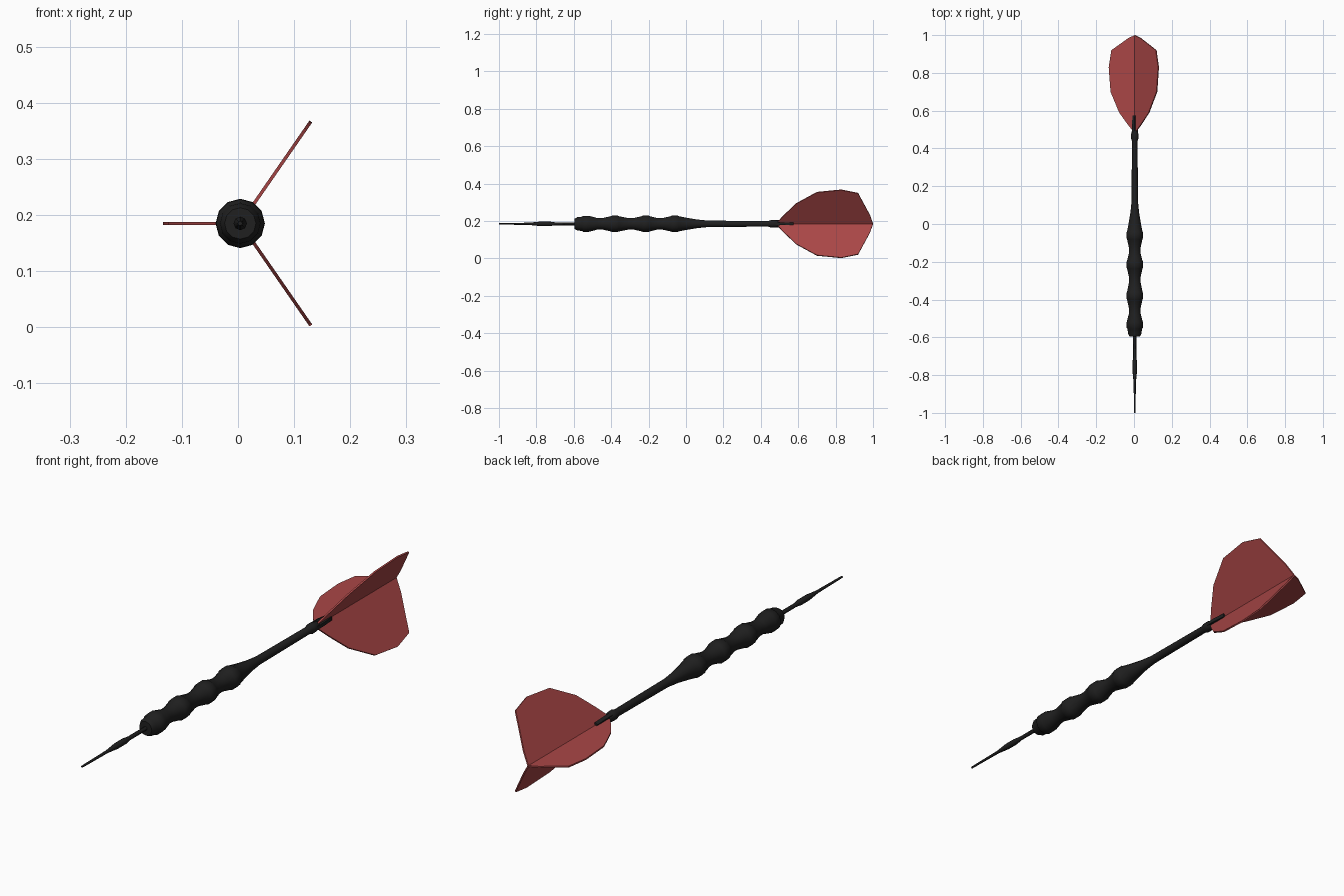
import bpy, bmesh, math
from mathutils import Vector

if "Cube" in bpy.data.objects:
    bpy.data.objects.remove(bpy.data.objects["Cube"])

CX, CZ = 0.004, 0.185   # dart axis runs along y


def material(name, rgb):
    m = bpy.data.materials.new(name)
    m.diffuse_color = (*rgb, 1)
    m.use_nodes = True
    m.node_tree.nodes["Principled BSDF"].inputs["Base Color"].default_value = m.diffuse_color
    return m


black = material("matte black", (0.014, 0.014, 0.014))
red = material("flight red", (0.40, 0.062, 0.062))


def finish(name, bm, mat, angle):
    bmesh.ops.recalc_face_normals(bm, faces=bm.faces)
    me = bpy.data.meshes.new(name)
    bm.to_mesh(me)
    bm.free()
    me.materials.append(mat)
    ob = bpy.data.objects.new(name, me)
    bpy.context.collection.objects.link(ob)
    ob.location = (CX, 0, CZ)
    bpy.ops.object.select_all(action='DESELECT')
    bpy.context.view_layer.objects.active = ob
    ob.select_set(True)
    bpy.ops.object.shade_smooth_by_angle(angle=math.radians(angle))
    return ob


def lathe(name, profile, sides=12):
    """Turn (y, radius) pairs round the dart axis, capping both ends."""
    bm = bmesh.new()
    rings = [[bm.verts.new((r * math.cos(2 * math.pi * i / sides), y,
                            r * math.sin(2 * math.pi * i / sides)))
              for i in range(sides)] for y, r in profile]
    for a, b in zip(rings, rings[1:]):
        for i in range(sides):
            j = (i + 1) % sides
            bm.faces.new((a[i], a[j], b[j], b[i]))
    bm.faces.new(rings[0])
    bm.faces.new(rings[-1])
    return finish(name, bm, black, 45)


def plate(name, outline, angle, thick, mat):
    """Extrude a (y, radial distance) outline into a plate at an angle."""
    out = Vector((math.cos(angle), 0, math.sin(angle)))
    side = Vector((-math.sin(angle), 0, math.cos(angle))) * thick / 2
    bm = bmesh.new()
    a, b = ([bm.verts.new(out * r + Vector((0, y, 0)) + side * s)
             for y, r in outline] for s in (-1, 1))
    bm.faces.new(a)
    bm.faces.new(b)
    for i in range(len(a)):
        j = (i + 1) % len(a)
        bm.faces.new((a[i], a[j], b[j], b[i]))
    return finish(name, bm, mat, 30)


# Needle point with a swollen middle
lathe("point", [(-1, 0.004), (-0.84, 0.006), (-0.82, 0.008), (-0.78, 0.012),
                (-0.73, 0.012), (-0.70, 0.008), (-0.58, 0.008)], 8)

# Barrel: rounded nose, then waists between ringed grips
grip = [(-0.595, 0.028), (-0.58, 0.036), (-0.555, 0.038), (-0.55, 0.043), (-0.52, 0.043)]
for y in (-0.38, -0.215, -0.06):
    grip += [(y - 0.095, 0.031), (y - 0.065, 0.031), (y - 0.02, 0.041),
             (y - 0.015, 0.044), (y + 0.015, 0.044), (y + 0.02, 0.041)]
grip += [(0.0, 0.033), (0.06, 0.023), (0.12, 0.017)]
lathe("barrel", grip)

# Shaft with end collar
lathe("shaft", [(0.11, 0.017), (0.44, 0.015), (0.455, 0.020), (0.475, 0.020), (0.50, 0.013)])

# Three flight blades, the level one shorter
shape = [(0.48, 0), (0.523, 0.25), (0.59, 0.6), (0.70, 0.93), (0.83, 1),
         (0.92, 0.9), (0.984, 0.25), (1.0, 0)]
blades = [(180, 0.138), (55.3, 0.221), (-55.3, 0.221)]
for i, (deg, length) in enumerate(blades):
    plate(f"flight_{i + 1}", [(y, r * length) for y, r in shape],
          math.radians(deg), 0.006, red)

# Prongs gripping the flight, one in each gap between blades
for i, deg in enumerate((0, 117.6, -117.6)):
    plate(f"prong_{i + 1}", [(0.47, 0.004), (0.47, 0.018), (0.52, 0.018),
                             (0.575, 0.013), (0.575, 0.004)],
          math.radians(deg), 0.014, black)
